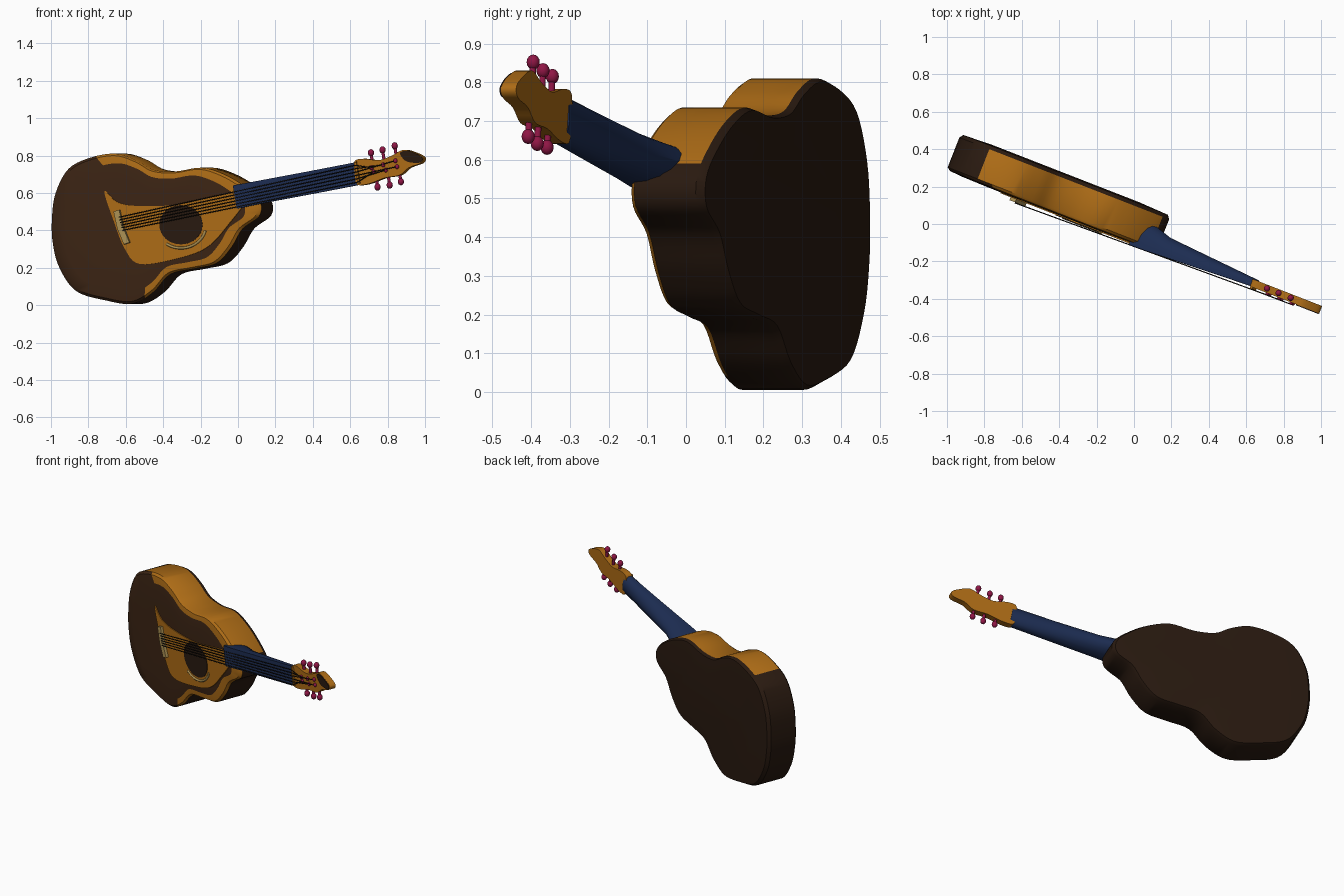
import bpy, bmesh, math
from mathutils import Vector

if "Cube" in bpy.data.objects:
    bpy.data.objects.remove(bpy.data.objects["Cube"])


def mat(name, rgb):
    m = bpy.data.materials.new(name)
    m.diffuse_color = (*rgb, 1)
    m.use_nodes = True
    m.node_tree.nodes["Principled BSDF"].inputs["Base Color"].default_value = m.diffuse_color
    return m


ORANGE = mat("amber_wood", (0.42, 0.15, 0.008))
BROWN = mat("brown_wood", (0.045, 0.018, 0.007))
DARK = mat("dark_wood", (0.022, 0.010, 0.005))
NAVY = mat("navy", (0.012, 0.026, 0.085))
RED = mat("crimson", (0.28, 0.008, 0.06))
TAN = mat("pale_wood", (0.42, 0.29, 0.09))
BLACK = mat("black", (0.008, 0.006, 0.004))


def P(x, z, d):
    """Front-view position x, z and height d above the slanted soundboard plane."""
    return Vector((x - 0.365 * d, -0.10 - 0.39 * x - 0.93 * d, z))


def spline(pts, n=5):
    """Closed smooth curve through 2D points."""
    out, k = [], len(pts)
    for i in range(k):
        a, b, c, e = (Vector(pts[(i + j) % k]) for j in (-1, 0, 1, 2))
        for s in range(n):
            t = s / n
            out.append(0.5 * (2 * b + (c - a) * t + (2 * a - 5 * b + 4 * c - e) * t * t
                              + (3 * b - a - 3 * c + e) * t ** 3))
    return out


def loft(name, rings, mats, pick=None):
    """Skin a list of equal rings, close both ends; pick chooses a material per face."""
    bm = bmesh.new()
    vs = [[bm.verts.new(p) for p in r] for r in rings]
    n = len(rings[0])

    def add(verts, k):
        f = bm.faces.new(verts)
        f.material_index = pick(k, f.calc_center_median()) if pick else 0
    for k in range(len(vs) - 1):
        for i in range(n):
            j = (i + 1) % n
            add((vs[k][i], vs[k][j], vs[k + 1][j], vs[k + 1][i]), k)
    add(vs[0], -1)
    add(vs[-1], len(vs))
    bmesh.ops.recalc_face_normals(bm, faces=bm.faces)
    me = bpy.data.meshes.new(name)
    bm.to_mesh(me)
    bm.free()
    ob = bpy.data.objects.new(name, me)
    bpy.context.collection.objects.link(ob)
    for m in mats:
        me.materials.append(m)
    bpy.ops.object.select_all(action='DESELECT')
    ob.select_set(True)
    bpy.context.view_layer.objects.active = ob
    bpy.ops.object.shade_smooth_by_angle(angle=math.radians(35))
    return ob


def plate(name, outline, d0, d1, m):
    return loft(name, [[P(x, z, d) for x, z in outline] for d in (d0, d1)], [m])


def rod(name, pts, r, m):
    cu = bpy.data.curves.new(name, 'CURVE')
    cu.dimensions = '3D'
    cu.bevel_depth = r
    cu.bevel_resolution = 2
    cu.use_fill_caps = True
    sp = cu.splines.new('POLY')
    sp.points.add(len(pts) - 1)
    for p, q in zip(sp.points, pts):
        p.co = (*q, 1)
    cu.materials.append(m)
    ob = bpy.data.objects.new(name, cu)
    bpy.context.collection.objects.link(ob)
    return ob


def ball(name, loc, r, m):
    bpy.ops.mesh.primitive_uv_sphere_add(segments=14, ring_count=8, radius=r, location=loc)
    ob = bpy.context.object
    ob.name = name
    ob.scale = (1, 1, 1.15)
    ob.data.materials.append(m)
    bpy.ops.object.shade_smooth()


# Body: waisted outline stacked through its depth
outline = spline([
    (-1.0, 0.46), (-0.98, 0.60), (-0.91, 0.73), (-0.79, 0.79), (-0.66, 0.81), (-0.55, 0.775),
    (-0.46, 0.725), (-0.34, 0.715), (-0.20, 0.735), (-0.08, 0.70), (0.03, 0.635), (0.11, 0.56),
    (0.11, 0.48), (0.02, 0.41), (-0.04, 0.31), (-0.12, 0.225), (-0.24, 0.195), (-0.37, 0.165),
    (-0.46, 0.07), (-0.57, 0.008), (-0.71, 0.025), (-0.87, 0.075), (-0.96, 0.20), (-0.995, 0.33)])
C = Vector((-0.45, 0.44))
steps = [(0.008, 0.3), (0.008, 0.6), (0.005, 0.86), (0.0, 0.97), (-0.014, 1.0),
         (-0.185, 1.0), (-0.205, 0.975), (-0.212, 0.7)]


def body_colour(k, c):
    upper = c.z > 0.50 + 0.19 * (c.x + 0.4)
    if k >= 5:
        return 2
    if k == 4:
        return 0 if upper and c.x > -0.8 else 2
    if k >= 2:
        return 0 if c.x > -0.5 or (upper and c.x > -0.75) else 1
    return 1


rings = []
for d, s in steps:
    ring = []
    for p in outline:
        q = C + (p - C) * s
        ring.append(P(q.x, q.y, d))
    rings.append(ring)
loft("body", rings, [ORANGE, BROWN, DARK], body_colour)

# Light centre of the soundboard, sound hole and rosette
plate("soundboard_centre", spline([
    (-0.71, 0.61), (-0.64, 0.55), (-0.52, 0.53), (-0.30, 0.54), (-0.04, 0.60), (0.04, 0.56),
    (-0.04, 0.44), (-0.16, 0.31), (-0.32, 0.25), (-0.52, 0.22), (-0.60, 0.30), (-0.66, 0.45)]),
    0.0, 0.013, ORANGE)
plate("sound_hole", [(-0.30 + 0.115 * math.cos(a), 0.43 + 0.105 * math.sin(a))
                     for a in [i * math.tau / 32 for i in range(32)]], 0.0, 0.016, DARK)
rod("rosette", [P(-0.30 + 0.135 * math.cos(a), 0.43 + 0.125 * math.sin(a), 0.013)
                for a in [math.radians(235 + 10 * i) for i in range(12)]], 0.007, TAN)

# Bridge
plate("bridge", [(-0.655, 0.50), (-0.625, 0.51), (-0.605, 0.42), (-0.57, 0.335),
                 (-0.60, 0.325), (-0.635, 0.41)], 0.0, 0.03, TAN)

# Neck: D-shaped section tapering towards the nut
neck = []
for x, z, w, front, back in [(-0.01, 0.578, 0.062, 0.02, -0.15), (0.07, 0.594, 0.061, 0.018, -0.125),
                             (0.16, 0.612, 0.060, 0.013, -0.095), (0.40, 0.658, 0.060, 0.0, -0.075),
                             (0.645, 0.706, 0.060, -0.012, -0.055)]:
    sec = [(w, front), (-w, front)]
    for i in range(9):
        a = math.pi * i / 8
        sec.append((-w * math.cos(a), front - 0.02 - (front - 0.02 - back) * math.sin(a)))
    neck.append([P(x - 0.17 * t, z + t, d) for t, d in sec])
loft("neck", neck, [NAVY])

# Headstock with dark tip
plate("headstock", spline([
    (0.635, 0.645), (0.62, 0.71), (0.62, 0.77), (0.67, 0.783), (0.75, 0.775), (0.82, 0.80),
    (0.88, 0.83), (0.94, 0.815), (0.985, 0.79), (0.975, 0.76), (0.91, 0.735), (0.86, 0.695),
    (0.78, 0.68), (0.70, 0.65)], 4), -0.008, -0.05, ORANGE)
plate("headstock_tip", spline([(0.865, 0.815), (0.90, 0.825), (0.95, 0.81), (0.985, 0.785),
                               (0.97, 0.762), (0.91, 0.765), (0.88, 0.785)], 4), -0.01, -0.003, DARK)

# Tuning pegs: stem, knob and string post
posts = []
for side, spots in (("upper", [(0.70, 0.815), (0.762, 0.83), (0.827, 0.852)]),
                    ("lower", [(0.735, 0.632), (0.80, 0.642), (0.86, 0.66)])):
    sign = 1 if side == "upper" else -1
    for i, (x, z) in enumerate(spots):
        root = (x + 0.012 * sign, z - 0.08 * sign)
        rod(f"peg_stem_{side}_{i}", [P(x, z, -0.03), P(*root, -0.03)], 0.009, RED)
        ball(f"peg_knob_{side}_{i}", P(x, z, -0.03), 0.017, RED)
        ball(f"peg_post_{side}_{i}", P(*root, -0.006), 0.011, RED)
        posts.append(root)

# Strings: bridge, nut, then posts
order = posts[3:] + posts[2::-1]
for i in range(6):
    t = (i - 2.5) / 2.5
    rod(f"string_{i}", [P(-0.615 - 0.01 * t, 0.435 + 0.035 * t, 0.033),
                        P(0.635 - 0.007 * t, 0.703 + 0.045 * t, 0.004),
                        P(*order[i], 0.002)], 0.0028, BLACK)
plate("nut", [(0.64, 0.65), (0.62, 0.765), (0.632, 0.767), (0.652, 0.652)], -0.02, 0.003, ORANGE)
